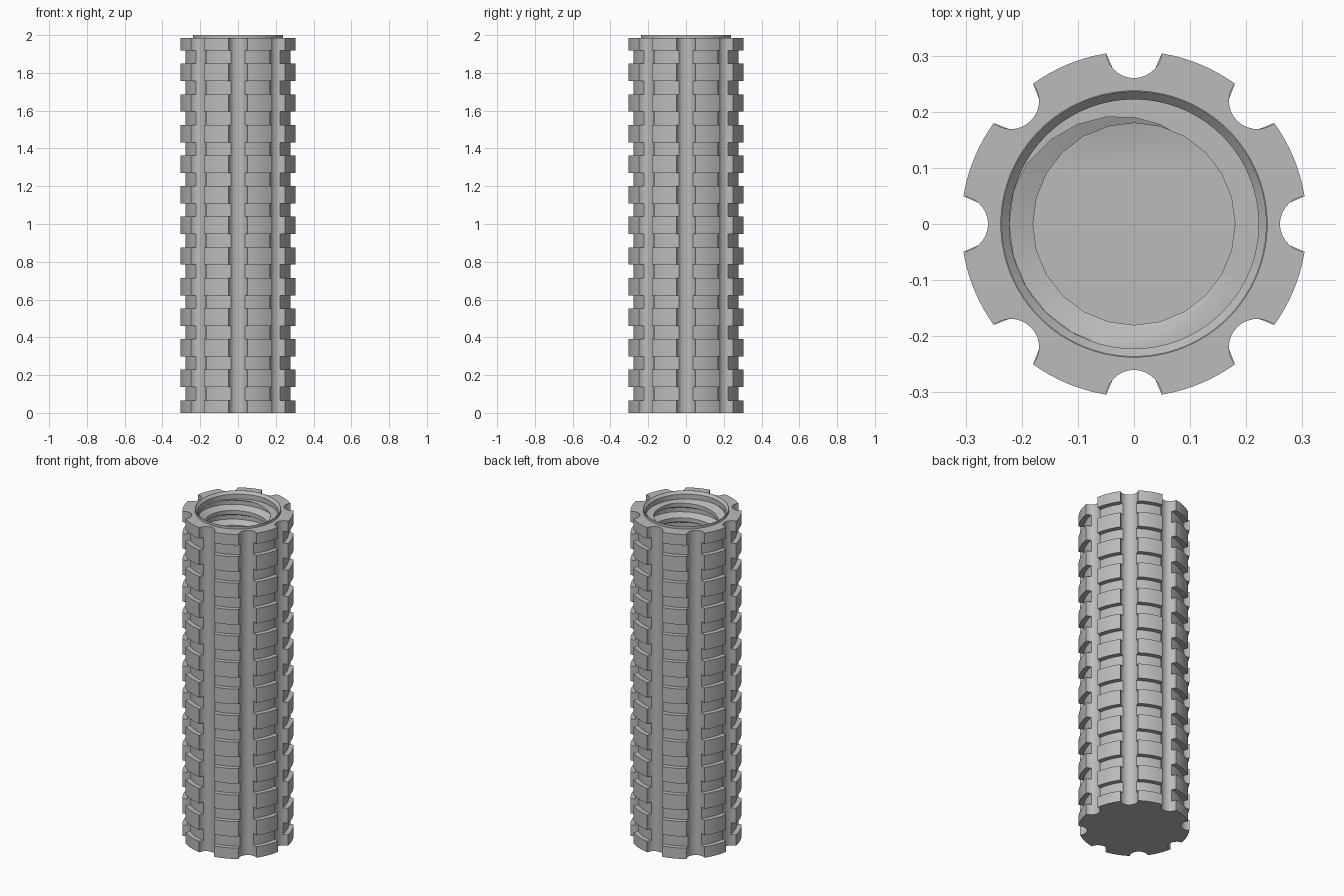
import bpy, bmesh
from math import cos, sin, acos, atan2, pi, radians, hypot

if "Cube" in bpy.data.objects:
    bpy.data.objects.remove(bpy.data.objects["Cube"])

FLUTES = 8
FLUTE_C, FLUTE_R = 0.31, 0.05          # flute centre distance and radius
RIDGE, GROOVE = 0.308, 0.28            # outer radii of the bands
TOP, LIP = 1.985, 0.236
LEDGE, FLOOR, BORE = 1.955, 0.1, 0.222

grey = bpy.data.materials.new("grey_metal")
grey.use_nodes = True
colour = (0.5, 0.5, 0.5, 1)
grey.diffuse_color = colour
grey.node_tree.nodes["Principled BSDF"].inputs["Base Color"].default_value = colour


def finish(bm, name):
    mesh = bpy.data.meshes.new(name)
    bm.to_mesh(mesh)
    bm.free()
    mesh.materials.append(grey)
    obj = bpy.data.objects.new(name, mesh)
    bpy.context.collection.objects.link(obj)
    bpy.ops.object.select_all(action="DESELECT")
    obj.select_set(True)
    bpy.context.view_layer.objects.active = obj
    bpy.ops.object.shade_smooth_by_angle(angle=radians(30))


def flute_end(radius):
    """Angle on the flute circle where it meets the given outer radius."""
    return acos((FLUTE_C**2 + FLUTE_R**2 - radius**2) / (2 * FLUTE_C * FLUTE_R))


def outline(radius):
    """Fluted cross-section; flute points are shared between both radii."""
    inner, end = flute_end(GROOVE), flute_end(radius)
    extra = [inner + (end - inner) * i / 3 for i in (1, 2, 3)]
    half = [inner * i / 4 for i in range(1, 5)] + extra
    arc = [-t for t in reversed(half)] + [0] + half
    flute = [(FLUTE_C - FLUTE_R * cos(t), FLUTE_R * sin(t)) for t in arc]
    edge = atan2(flute[-1][1], flute[-1][0])
    span = 2 * pi / FLUTES - 2 * edge
    land = [edge + span * i / 8 for i in range(1, 8)]
    sector = flute + [(radius * cos(a), radius * sin(a)) for a in land]
    points = []
    for k in range(FLUTES):
        c, s = cos(2 * pi * k / FLUTES), sin(2 * pi * k / FLUTES)
        points += [(x * c - y * s, x * s + y * c) for x, y in sector]
    return points


# Grip body: ridged bands, flutes, collar and countersink in one loft
ridge, groove = outline(RIDGE), outline(GROOVE)


def circle(radius):
    return [(x * radius / hypot(x, y), y * radius / hypot(x, y)) for x, y in ridge]


layers = [(ridge, 0)]
for k in range(12):
    middle = TOP / 2 + 0.162 * (k - 5.5)
    low, high = middle - 0.035, middle + 0.035
    layers += [(ridge, low), (groove, low), (groove, high), (ridge, high)]
layers += [(ridge, TOP), (circle(LIP + 0.002), TOP), (circle(LIP + 0.002), 2),
           (circle(LIP), 2), (circle(BORE), TOP), (circle(BORE), LEDGE)]

bm = bmesh.new()
rings = [[bm.verts.new((x, y, z)) for x, y in pts] for pts, z in layers]
n = len(ridge)
for a, b in zip(rings, rings[1:]):
    for i in range(n):
        j = (i + 1) % n
        bm.faces.new((a[i], a[j], b[j], b[i]))
bm.faces.new(list(reversed(rings[0])))
bmesh.ops.remove_doubles(bm, verts=bm.verts, dist=1e-5)
finish(bm, "grip_body")

# Internal thread: a helical strip trimmed at the ledge and the floor
PITCH, SIDES = 0.09, 24
profile = [(0.19, 0.18), (0.44, BORE), (0.72, BORE), (0.92, 0.18)]
turns = int((LEDGE - FLOOR) / PITCH) + 3
rows = [(f + t, r) for t in range(-2, turns) for f, r in profile]
bm = bmesh.new()
columns = []
for i in range(SIDES + 1):
    a = 2 * pi * i / SIDES
    columns.append([bm.verts.new((r * cos(a), r * sin(a), LEDGE + PITCH * (i / SIDES - f)))
                    for f, r in rows])
for a, b in zip(columns, columns[1:]):
    for k in range(len(rows) - 1):
        bm.faces.new((a[k], b[k], b[k + 1], a[k + 1]))
bmesh.ops.remove_doubles(bm, verts=bm.verts, dist=1e-5)
for z, up in ((LEDGE, 1), (FLOOR, -1)):
    bmesh.ops.bisect_plane(bm, geom=bm.verts[:] + bm.edges[:] + bm.faces[:],
                           plane_co=(0, 0, z), plane_no=(0, 0, up), clear_outer=True)


def rim(z):
    return [e for e in bm.edges if e.is_boundary
            and all(abs(v.co.z - z) < 1e-4 for v in e.verts)]


# Floor of the bore, then the flat ledge above the thread
floor_faces = bmesh.ops.contextual_create(bm, geom=rim(FLOOR))["faces"]
out = bmesh.ops.extrude_edge_only(bm, edges=rim(LEDGE))["geom"]
for v in out:
    if isinstance(v, bmesh.types.BMVert):
        scale = (BORE + 0.003) / hypot(v.co.x, v.co.y)
        v.co.x *= scale
        v.co.y *= scale
bmesh.ops.recalc_face_normals(bm, faces=bm.faces)
if floor_faces and floor_faces[0].normal.z < 0:
    bmesh.ops.reverse_faces(bm, faces=bm.faces)
finish(bm, "threaded_bore")
